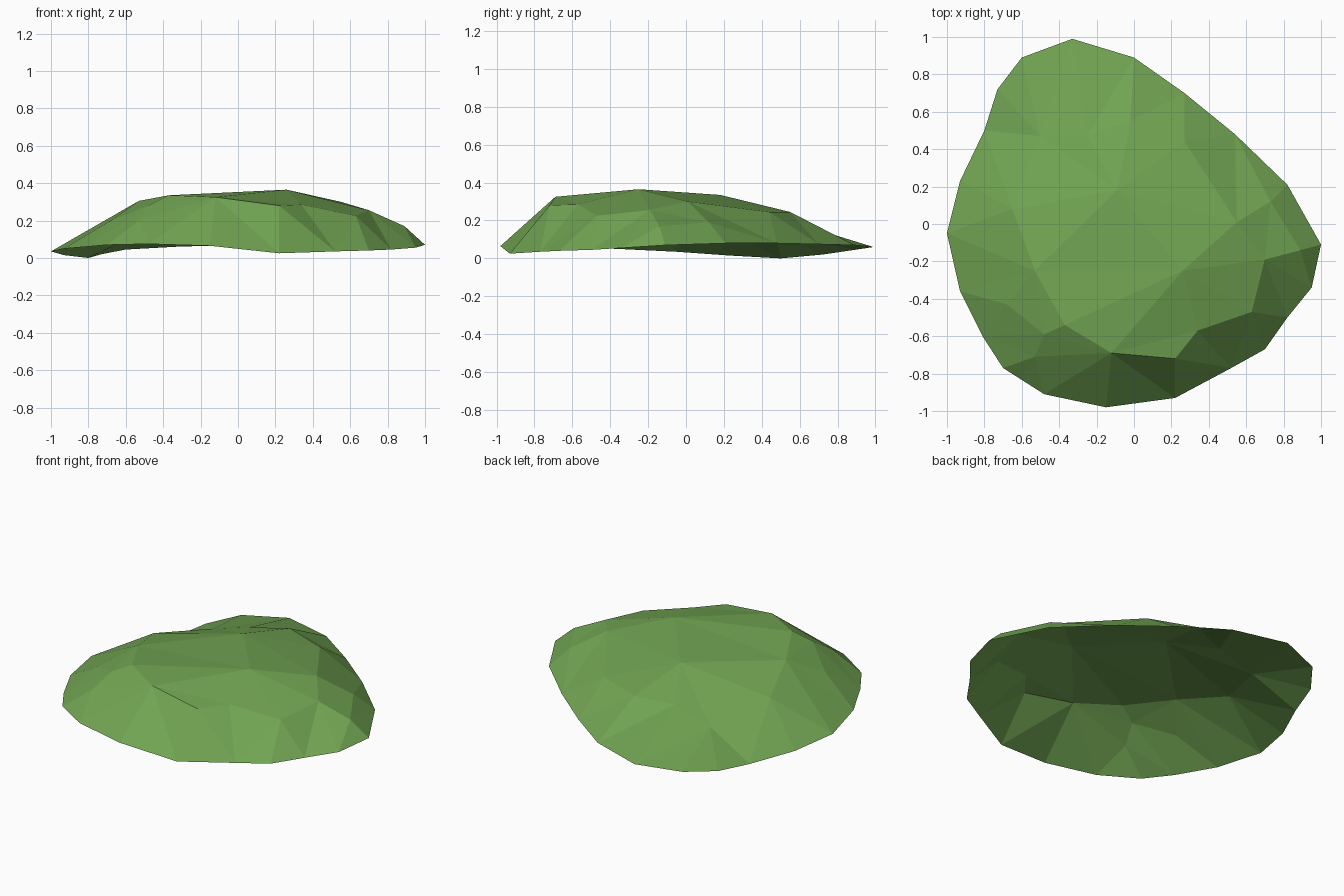
import bpy
from mathutils import Vector
from mathutils.geometry import delaunay_2d_cdt

if "Cube" in bpy.data.objects:
    bpy.data.objects.remove(bpy.data.objects["Cube"])

# Outer rim of the leaf clump, counter-clockwise (x, y, z)
rim = [
    (1, -.11, .07), (.82, .21, .08), (.54, .48, .08), (.27, .70, .075),
    (0, .89, .07), (-.33, .99, .06), (-.6, .89, .045), (-.73, .72, .02),
    (-.8, .5, 0), (-.93, .23, .015), (-1, -.05, .035), (-.93, -.36, .05),
    (-.81, -.6, .06), (-.7, -.77, .07), (-.48, -.91, .075), (-.15, -.98, .065),
    (.22, -.93, .025), (.52, -.77, .035), (.7, -.67, .04), (.82, -.5, .045),
    (.95, -.34, .055),
]
# Ridge where the steep front wall meets the gentle crown
ridge = [
    (-.68, -.43, .2), (-.48, -.59, .28), (-.12, -.69, .325), (.22, -.72, .28),
    (.34, -.57, .285), (.63, -.47, .225), (.7, -.19, .255),
]
# Crown points
crown = [
    (-.37, -.54, .335), (.26, -.25, .365), (.55, .01, .3), (-.09, .18, .335),
    (-.53, -.25, .305), (-.65, .08, .225), (-.5, .47, .145), (-.25, .47, .22),
    (-.02, .55, .245), (.27, .44, .245), (.73, .12, .19), (.89, -.14, .17),
    (-.53, -.71, .2),
]

points = [Vector(p) for p in rim + ridge + crown]
n, r = len(rim), len(ridge)
edges = [(i, (i + 1) % n) for i in range(n)]
edges += [(n + i, n + i + 1) for i in range(r - 1)]
edges += [(n + r + 1, n + r + 3), (n + r, n + r + 1)]  # creases to the summit

# Triangulate the plan inside the rim, then lift each corner to its height
flat, _, faces, origin, _, _ = delaunay_2d_cdt(
    [p.xy for p in points], edges, [list(range(n))], 1, 1e-5)
verts = [(v.x, v.y, points[o[0]].z) for v, o in zip(flat, origin)]

mesh = bpy.data.meshes.new("leaf_clump")
mesh.from_pydata(verts, [], faces)
mesh.update()
if mesh.polygons[0].normal.z < 0:
    mesh.flip_normals()

leaf_green = bpy.data.materials.new("leaf green")
leaf_green.diffuse_color = (.165, .37, .085, 1)
leaf_green.use_nodes = True
leaf_green.node_tree.nodes["Principled BSDF"].inputs["Base Color"].default_value = leaf_green.diffuse_color
mesh.materials.append(leaf_green)
bpy.context.collection.objects.link(bpy.data.objects.new("leaf_clump", mesh))
